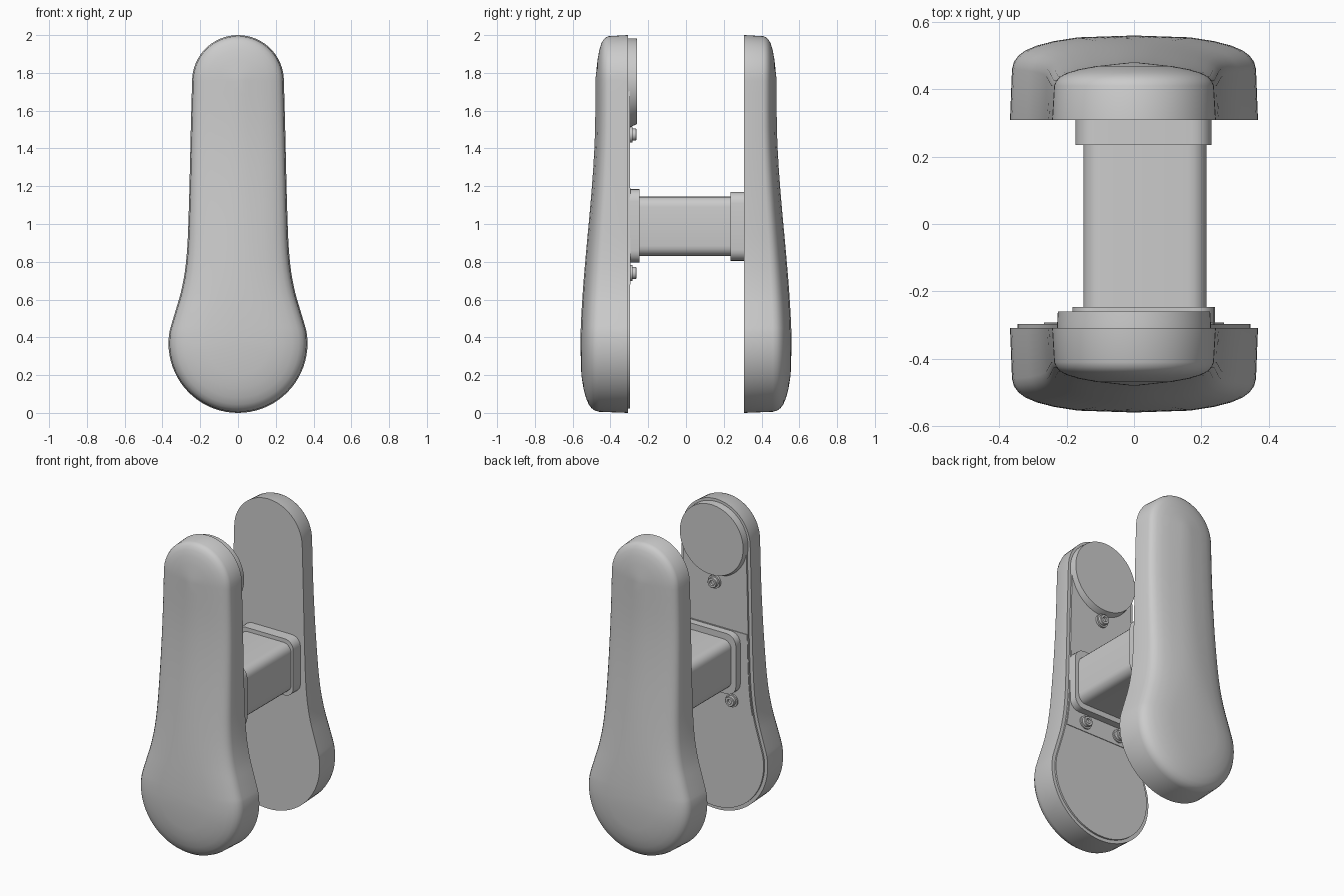
import bpy, bmesh, math

if "Cube" in bpy.data.objects:
    bpy.data.objects.remove(bpy.data.objects["Cube"])


def loft(name, rings, cap_end=True):
    """Skin a list of closed rings; both ends capped unless the last ring collapses."""
    bm = bmesh.new()
    rows = [[bm.verts.new(p) for p in ring] for ring in rings]
    n = len(rings[0])
    for a, b in zip(rows, rows[1:]):
        for i in range(n):
            j = (i + 1) % n
            bm.faces.new((a[i], a[j], b[j], b[i]))
    bm.faces.new(rows[0])
    if cap_end:
        bm.faces.new(rows[-1])
    bmesh.ops.remove_doubles(bm, verts=bm.verts, dist=1e-5)
    bmesh.ops.recalc_face_normals(bm, faces=bm.faces)
    me = bpy.data.meshes.new(name)
    bm.to_mesh(me)
    bm.free()
    ob = bpy.data.objects.new(name, me)
    bpy.context.collection.objects.link(ob)
    bpy.ops.object.select_all(action='DESELECT')
    ob.select_set(True)
    bpy.context.view_layer.objects.active = ob
    bpy.ops.object.shade_smooth_by_angle(angle=math.radians(32))
    return ob


def prism(name, pts, y0, y1):
    return loft(name, [[(x, y, z) for x, z in pts] for y in (y0, y1)])


def circle(r, y, cx, cz, n=24, low=1.0):
    ring = []
    for i in range(n):
        a = 2 * math.pi * i / n
        s = math.sin(a)
        ring.append((cx + r * math.cos(a), y, cz + r * s * (low if s < 0 else 1)))
    return ring


def rounded_rect(x0, x1, z0, z1, r, n=5):
    pts = []
    for cx, cz, start in ((x1 - r, z1 - r, 0), (x0 + r, z1 - r, 90),
                          (x0 + r, z0 + r, 180), (x1 - r, z0 + r, 270)):
        for i in range(n + 1):
            a = math.radians(start + 90 * i / n)
            pts.append((cx + r * math.cos(a), cz + r * math.sin(a)))
    return pts


def catmull(p, steps=3):
    out = []
    for i in range(1, len(p) - 2):
        for k in range(steps):
            t = k / steps
            out.append(tuple(0.5 * (2 * b + (c - a) * t + (2 * a - 5 * b + 4 * c - d) * t * t
                                    + (3 * b - a - 3 * c + d) * t ** 3)
                             for a, b, c, d in zip(p[i - 1], p[i], p[i + 1], p[i + 2])))
    return out + [p[-2]]


# Paddle outline: large round foot, slim waist, round head
LOW, HIGH, R_LOW, R_HIGH = 0.368, 1.757, 0.368, 0.243
foot = [(R_LOW * math.cos(a), LOW + R_LOW * math.sin(a))
        for a in (math.radians(-90 + 5 * i) for i in range(21))]
head = [(R_HIGH * math.cos(a), HIGH + R_HIGH * math.sin(a))
        for a in (math.radians(6 * i) for i in range(16))]
waist = [(0.349, 0.48), (0.328, 0.55), (0.302, 0.64), (0.281, 0.75), (0.269, 0.87),
         (0.263, 1.0), (0.257, 1.2), (0.25, 1.5)]
side = foot[:-1] + catmull([foot[-2], foot[-1]] + waist + [head[0], head[1]])[:-1] + head
side[0], side[-1] = (0.0, side[0][1]), (0.0, side[-1][1])
outline = side + [(-x, z) for x, z in side[-2:0:-1]]


def inset(d):
    """Offset the outline toward its spine; d=None collapses onto the spine."""
    out = []
    for x, z in outline:
        sz = min(max(z, LOW), HIGH)
        f = 0 if d is None else 1 - d / math.hypot(x, z - sz)
        out.append((x * f, sz + (z - sz) * f))
    return out


def half_width(z):
    for (xa, za), (xb, zb) in zip(side, side[1:]):
        if za <= z <= zb:
            return xa + (xb - xa) * (z - za) / (zb - za)


# Domed outer shells, thicker toward the foot
def shell(name, sign):
    rings = [[(x, sign * 0.308, z) for x, z in outline]]
    for d, drop in ((0.006, 0.10), (0.012, 0.078), (0.025, 0.06), (0.045, 0.045),
                    (0.08, 0.03), (0.13, 0.017), (0.2, 0.006), (None, 0)):
        ring = []
        for x, z in inset(d):
            u = min(max((z - 0.3) / 1.3, 0), 1)
            s = 1 - u * u * (3 - 2 * u)
            ring.append((x, sign * (0.48 + 0.08 * s - drop * (0.7 + 0.3 * s)), z))
        rings.append(ring)
    loft(name, rings, cap_end=False)


shell("front_shell", -1)
shell("back_shell", 1)

# Inner plate and the slightly raised middle panel of the front paddle
prism("inner_plate", inset(0.022), -0.32, -0.297)
zs = [0.68 + 0.51 * i / 10 for i in range(11)]
right = [(half_width(z) - 0.026, z) for z in zs]
prism("middle_panel", right + [(-x, z) for x, z in right[::-1]], -0.31, -0.293)

# Round pad at the head, flared at its lower side
loft("round_pad", [circle(0.228, -0.31, 0, 1.755, 64, 1.08),
                   circle(0.228, -0.295, 0, 1.755, 64, 1.06),
                   circle(0.226, -0.26, 0, 1.755, 64)])

# Connecting post with a collar at each end
prism("post", rounded_rect(-0.15, 0.215, 0.83, 1.145, 0.055), -0.30, 0.31)
prism("front_collar", rounded_rect(-0.183, 0.24, 0.795, 1.185, 0.065), -0.30, -0.247)
prism("back_collar", rounded_rect(-0.174, 0.23, 0.805, 1.17, 0.06), 0.235, 0.312)

# Socket-head screws
for i, (x, z) in enumerate(((0, 1.473), (-0.125, 0.74), (0.125, 0.74))):
    loft(f"screw_{i + 1}", [circle(r, y, x, z) for r, y in (
        (0.042, -0.305), (0.042, -0.284), (0.032, -0.284), (0.032, -0.266),
        (0.029, -0.263), (0.016, -0.263), (0.016, -0.278))])
